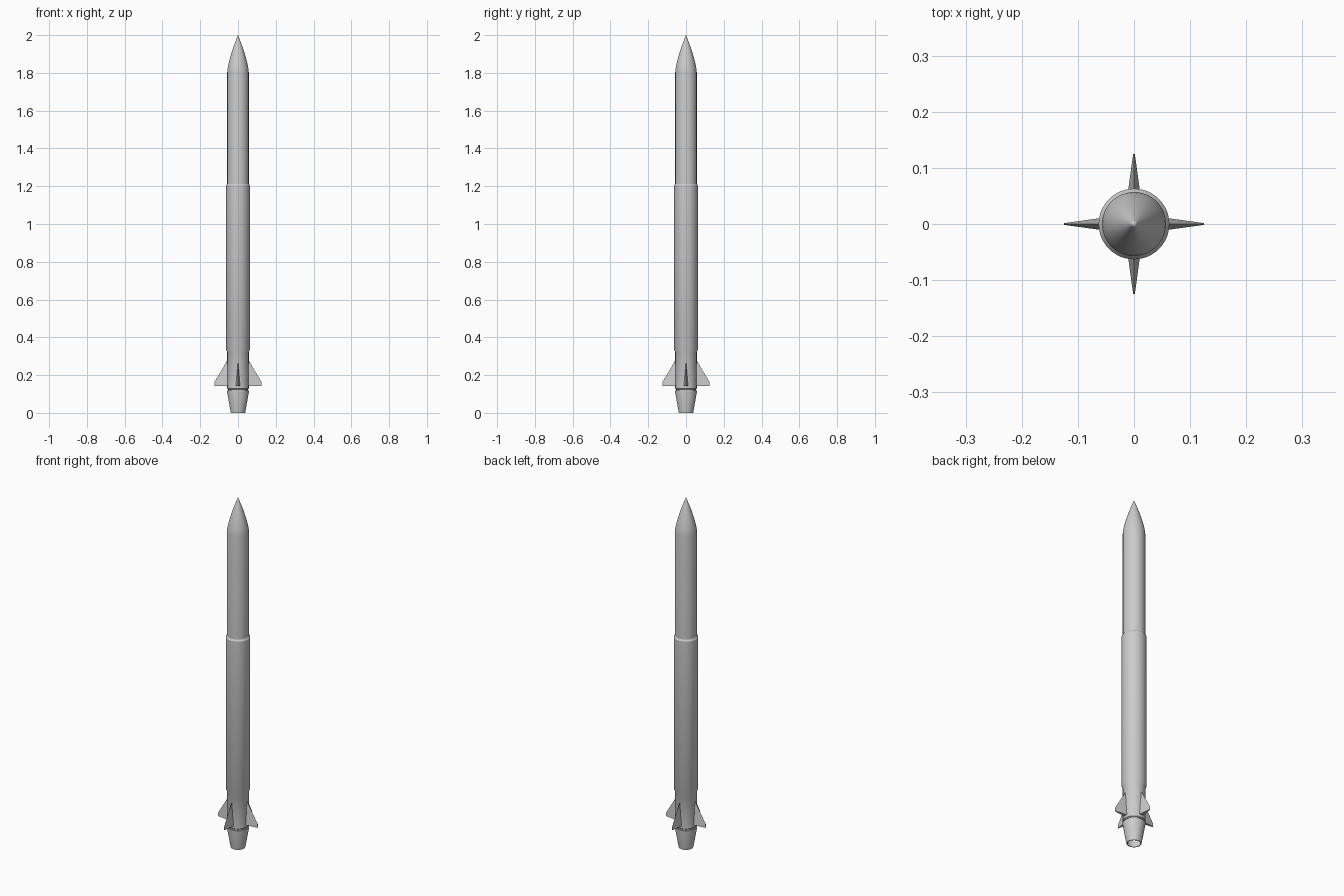
import bpy, bmesh, math
from mathutils import Matrix

if "Cube" in bpy.data.objects:
    bpy.data.objects.remove(bpy.data.objects["Cube"])

SIDES = 48


def lathe(name, profile):
    """Revolve (radius, z) points around z; radius 0 makes a pole."""
    bm = bmesh.new()
    rings = []
    for r, z in profile:
        if r == 0:
            rings.append([bm.verts.new((0, 0, z))] * SIDES)
        else:
            rings.append([bm.verts.new((r * math.cos(math.tau * i / SIDES),
                                        r * math.sin(math.tau * i / SIDES), z))
                          for i in range(SIDES)])
    for a, b in zip(rings, rings[1:]):
        for i in range(SIDES):
            j = (i + 1) % SIDES
            quad = list(dict.fromkeys((a[i], a[j], b[j], b[i])))
            bm.faces.new(quad)
    return finish(name, bm, True)


def finish(name, bm, smooth):
    bmesh.ops.recalc_face_normals(bm, faces=bm.faces)
    me = bpy.data.meshes.new(name)
    bm.to_mesh(me)
    bm.free()
    ob = bpy.data.objects.new(name, me)
    bpy.context.collection.objects.link(ob)
    if smooth:
        bpy.ops.object.select_all(action='DESELECT')
        ob.select_set(True)
        bpy.context.view_layer.objects.active = ob
        bpy.ops.object.shade_smooth_by_angle(angle=math.radians(25))
    return ob


# Pointed nose and stepped body
nose = [(0.057 * (1 - t ** 1.4), 1.805 + 0.195 * t)
        for t in (i / 12 for i in range(13))]
nose[-1] = (0, 2.0)
lathe("body", [(0, 0.125), (0.053, 0.125), (0.057, 0.129), (0.057, 0.322),
               (0.063, 0.335), (0.063, 1.203), (0.057, 1.212)] + nose)

# Recessed collar between body and nozzle
lathe("nozzle_collar", [(0, 0.11), (0.052, 0.11), (0.052, 0.13), (0, 0.13)])

# Hollow tapered nozzle
lathe("nozzle", [(0, 0.10), (0.050, 0.10), (0.034, 0), (0.038, 0),
                 (0.058, 0.112), (0.058, 0.118), (0, 0.118)])

# Four wedge fins, thin at the leading edge and tip
for k in range(4):
    bm = bmesh.new()
    sections = []
    for x, top, half in ((0.045, 0.297, 0.0125), (0.125, 0.163, 0.0015)):
        sections.append([bm.verts.new(p) for p in
                         ((x, 0, top), (x, -half, 0.143), (x, half, 0.143))])
    root, tip = sections
    bm.faces.new(root)
    bm.faces.new(tip)
    for i in range(3):
        j = (i + 1) % 3
        bm.faces.new((root[i], root[j], tip[j], tip[i]))
    bm.transform(Matrix.Rotation(k * math.pi / 2, 4, 'Z'))
    finish("fin_%d" % (k + 1), bm, False)
